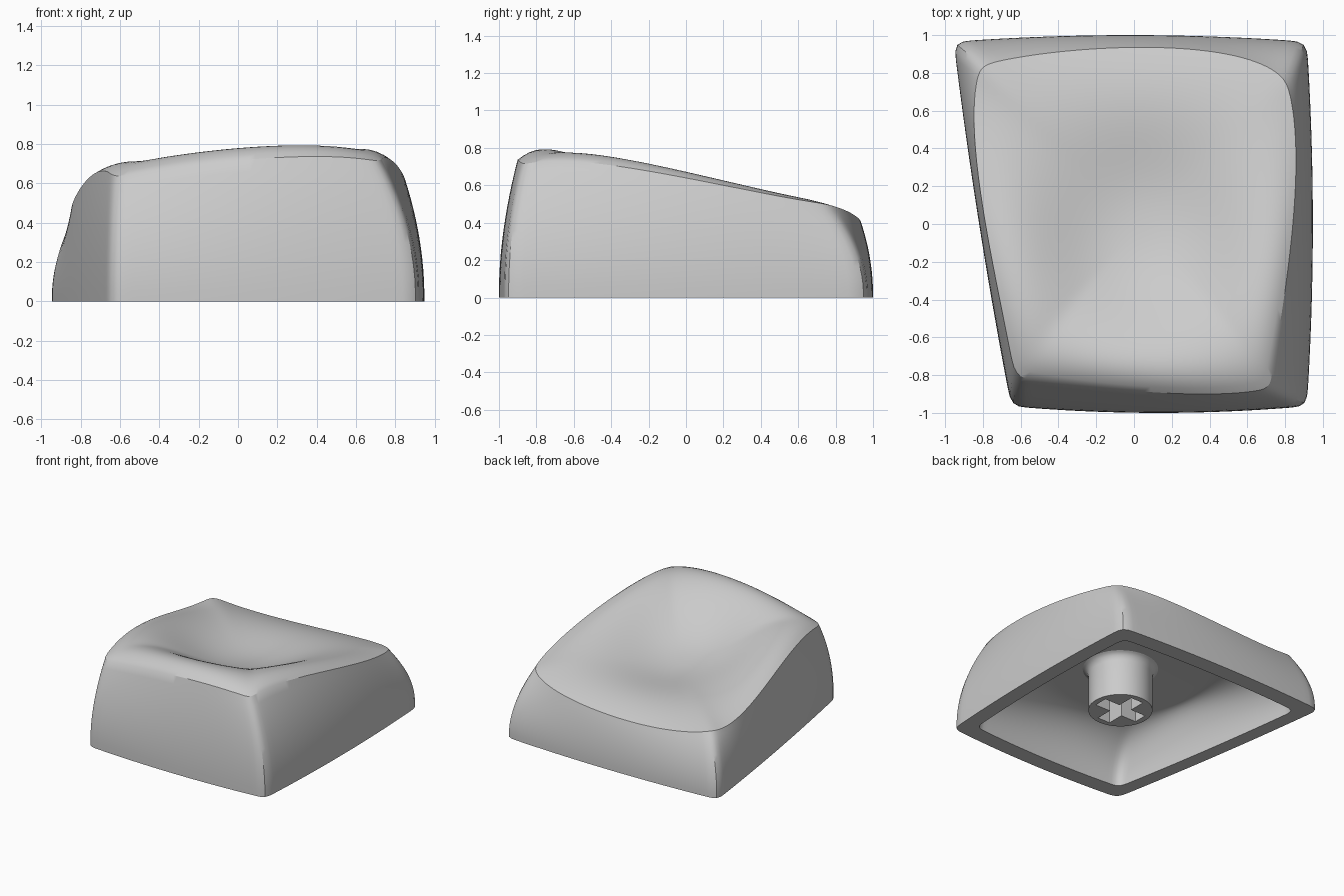
import bpy, bmesh, math
from mathutils import Vector

if "Cube" in bpy.data.objects:
    bpy.data.objects.remove(bpy.data.objects["Cube"], do_unlink=True)

grey = bpy.data.materials.new("plain grey plastic")
grey.use_nodes = True
grey.diffuse_color = (0.6, 0.6, 0.6, 1)
grey.node_tree.nodes["Principled BSDF"].inputs["Base Color"].default_value = (0.6, 0.6, 0.6, 1)

SEG = 40          # points per side
CENTRE = Vector((0.04, 0, 0))


def through(points, s):
    """Smooth curve through evenly spaced points."""
    n = len(points) - 1
    total = Vector((0, 0, 0))
    for i, p in enumerate(points):
        w = 1
        for j in range(n + 1):
            if j != i:
                w *= (s * n - j) / (i - j)
        total += Vector(p) * w
    return total


def ring_from(sides, passes):
    """Closed ring from curved sides, with softened corners."""
    pts = []
    for k, side in enumerate(sides):
        full = side + [sides[(k + 1) % len(sides)][0]]
        pts += [through(full, i / SEG) for i in range(SEG)]
    for _ in range(passes):
        pts = [(pts[i - 1] + 2 * pts[i] + pts[(i + 1) % len(pts)]) / 4 for i in range(len(pts))]
    return pts


# Sides run front, right, back, left
base = ring_from([
    [(-0.65, -0.965, 0), (0.13, -1, 0)],
    [(0.915, -0.965, 0), (0.947, 0, 0)],
    [(0.915, 0.965, 0), (-0.02, 1, 0)],
    [(-0.955, 0.965, 0), (-0.82, 0, 0)]], 2)
rim = ring_from([
    [(-0.63, -0.81, 0.63), (-0.2, -0.865, 0.695), (0.3, -0.9, 0.735)],
    [(0.72, -0.87, 0.71), (0.79, -0.42, 0.71), (0.855, 0.2, 0.60)],
    [(0.81, 0.75, 0.50), (0.4, 0.915, 0.43), (-0.25, 0.925, 0.395)],
    [(-0.81, 0.84, 0.46), (-0.84, 0.4, 0.50), (-0.75, -0.2, 0.635)]], 4)
COUNT = len(base)


def oval(i, rx, ry):
    a = math.tau * (i / COUNT - 0.375)
    return Vector((rx * math.cos(a), ry * math.sin(a), 0)) + CENTRE


def slope(p):
    return 0.58 + 0.05 * p.x - 0.16 * p.y


def dish_ring(t):
    """Ring of the scooped top; t is 1 at the rim and 0 in the middle."""
    pts = []
    for i, r in enumerate(rim):
        p = (oval(i, 0.8, 0.88).lerp(r, t * t) - CENTRE) * t + CENTRE
        crest = (0.6 - 0.5 * p.y) * t ** 3 * (1 - t)
        p.z = slope(p) + (r.z - slope(r)) * t ** 4 + crest - 0.11 * (1 - t * t) ** 2
        pts.append(p)
    return pts


rings = []
# Hollow underside, from the oval ceiling down to the opening
for k in range(12, -1, -1):
    a = math.pi / 2 * k / 12
    ring = []
    for i, b in enumerate(base):
        p = ((b - CENTRE) * 0.87 + CENTRE).lerp(oval(i, 0.56, 0.56), 1 - math.cos(a))
        p.z = 0.37 * math.sin(a)
        ring.append(p)
    rings.append(ring)
# Bulging outer walls
for k in range(13):
    s = k / 12
    ring = []
    for b, r in zip(base, rim):
        c = b.lerp(r, -0.04)
        c.z = r.z / 2
        ring.append(b * (1 - s) ** 2 + c * 2 * s * (1 - s) + r * s * s)
    rings.append(ring)
# Scooped top
rings += [dish_ring(1 - k / 32) for k in range(1, 32)]

bm = bmesh.new()
loops = [[bm.verts.new(p) for p in ring] for ring in rings]
for lower, upper in zip(loops, loops[1:]):
    for i in range(COUNT):
        j = (i + 1) % COUNT
        bm.faces.new((lower[i], lower[j], upper[j], upper[i]))
bm.faces.new(loops[0])
middle = bm.verts.new((CENTRE.x, 0, slope(CENTRE) - 0.11))
for i in range(COUNT):
    bm.faces.new((loops[-1][i], loops[-1][(i + 1) % COUNT], middle))
bmesh.ops.recalc_face_normals(bm, faces=bm.faces)
mesh = bpy.data.meshes.new("key_cap")
bm.to_mesh(mesh)
bm.free()
cap = bpy.data.objects.new("key_cap", mesh)
bpy.context.collection.objects.link(cap)

# Round stem with a flared root
STEM = (0.13, 0)
profile = [(0.235, 0.02), (0.235, 0.31), (0.245, 0.345), (0.265, 0.365), (0.3, 0.38)]
bm = bmesh.new()
loops = []
for radius, z in profile:
    loops.append([bm.verts.new((STEM[0] + radius * math.cos(math.tau * i / 48),
                                STEM[1] + radius * math.sin(math.tau * i / 48), z)) for i in range(48)])
for lower, upper in zip(loops, loops[1:]):
    for i in range(48):
        j = (i + 1) % 48
        bm.faces.new((lower[i], lower[j], upper[j], upper[i]))
bm.faces.new(loops[0])
bm.faces.new(loops[-1])
bmesh.ops.recalc_face_normals(bm, faces=bm.faces)
mesh = bpy.data.meshes.new("stem")
bm.to_mesh(mesh)
bm.free()
stem = bpy.data.objects.new("stem", mesh)
bpy.context.collection.objects.link(stem)

# Cross-shaped socket cut into the stem
for name, size in (("socket_cutter_x", (0.38, 0.11, 0.5)), ("socket_cutter_y", (0.11, 0.38, 0.5))):
    bpy.ops.mesh.primitive_cube_add(size=1, location=(*STEM, 0.05))
    cutter = bpy.context.object
    cutter.name = name
    cutter.scale = size
    cutter.hide_render = True
    cut = stem.modifiers.new("socket", 'BOOLEAN')
    cut.operation = 'DIFFERENCE'
    cut.solver = 'EXACT'
    cut.object = cutter
    bpy.context.view_layer.objects.active = stem
    bpy.ops.object.modifier_apply(modifier=cut.name)
    bpy.data.objects.remove(cutter, do_unlink=True)

for ob in (cap, stem):
    ob.data.materials.clear()
    ob.data.materials.append(grey)
    bpy.ops.object.select_all(action='DESELECT')
    ob.select_set(True)
    bpy.context.view_layer.objects.active = ob
    bpy.ops.object.shade_smooth_by_angle(angle=math.radians(32))
